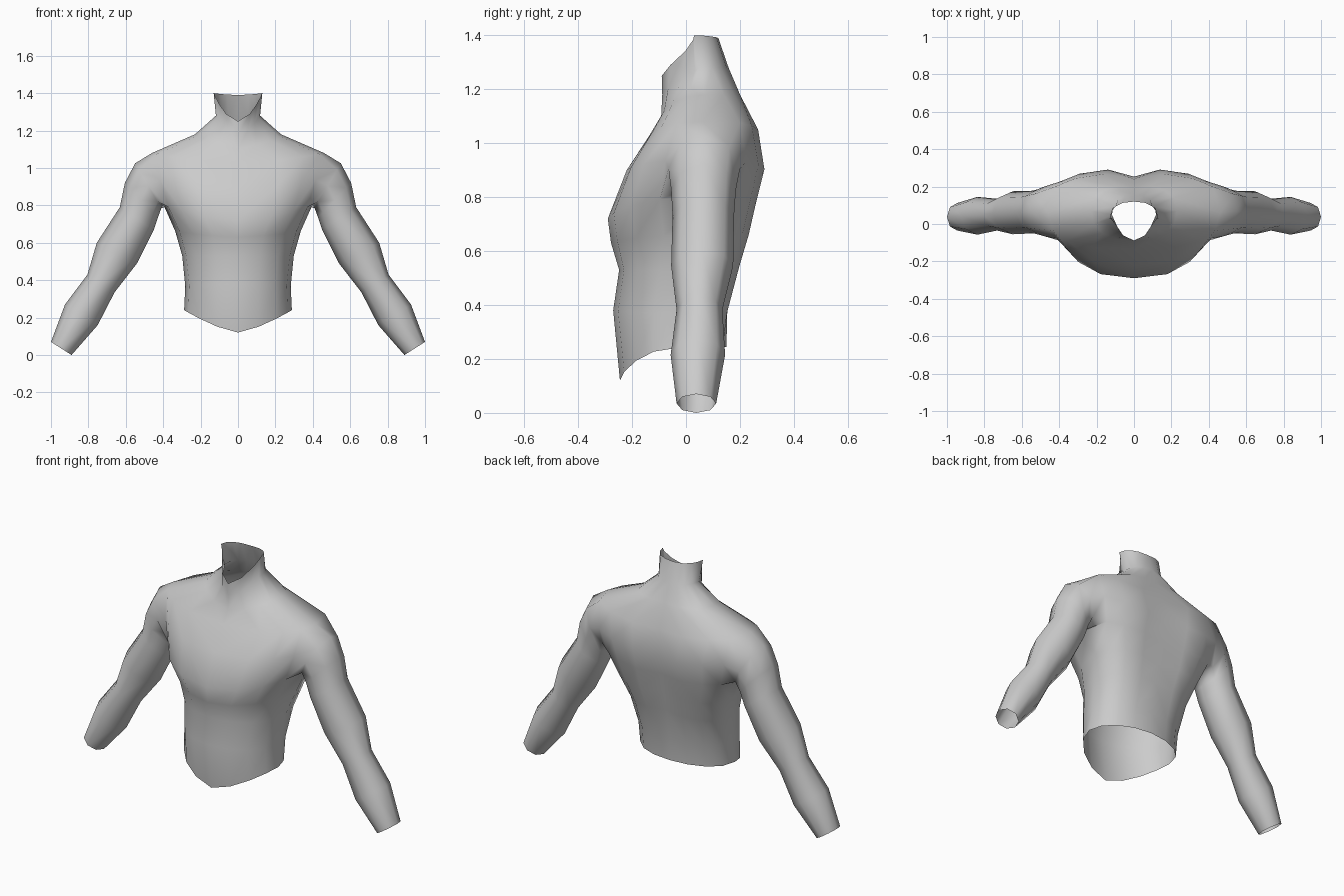
import bpy, bmesh, math

skin = bpy.data.materials.new("light_grey")
skin.diffuse_color = (0.6, 0.6, 0.6, 1)

# Torso sections, hem to neck rim:
# half width, y front, y side, y back, spine groove, z front, z side, z back,
# then roundness exponents: x front, y front, x back, y back
SECTIONS = [
    (0.288, -0.245, -0.04, 0.150, 0.00, 0.12, 0.24, 0.245, 1.0, 1.0, 1.0, 0.9),    # hem
    (0.282, -0.270, -0.02, 0.163, 0.01, 0.38, 0.37, 0.37, 1.0, 0.95, 1.0, 0.8),    # belly
    (0.298, -0.248, 0.01, 0.208, 0.025, 0.53, 0.53, 0.55, 0.95, 0.9, 1.0, 0.65),   # ribs
    (0.335, -0.278, 0.06, 0.240, 0.035, 0.63, 0.66, 0.66, 0.95, 0.9, 1.0, 0.55),   # lower chest
    (0.397, -0.290, 0.07, 0.268, 0.04, 0.72, 0.80, 0.78, 0.83, 0.8, 1.1, 0.45),    # armpit
    (0.440, -0.220, 0.06, 0.298, 0.045, 0.90, 0.94, 0.89, 0.75, 0.75, 1.2, 0.38),  # upper chest
    (0.460, -0.135, 0.06, 0.275, 0.035, 1.03, 1.08, 1.04, 0.75, 0.75, 1.1, 0.45),  # shoulder
    (0.230, -0.092, 0.07, 0.208, 0.015, 1.10, 1.18, 1.18, 0.9, 0.9, 1.0, 0.7),     # neck base
    (0.118, -0.088, 0.05, 0.158, 0.00, 1.18, 1.28, 1.28, 0.8, 2.2, 0.9, 0.9),      # neck
    (0.130, -0.090, 0.03, 0.120, 0.00, 1.25, 1.40, 1.39, 0.75, 3.8, 0.8, 1.0),     # neck rim
]
COLS = 8
ARMPIT, SHOULDER = 4, 6

# Arm sections: outer x, z, inner x, z, y front, y back
ARM = [
    (0.550, 1.025, 0.410, 0.785, -0.065, 0.200),   # deltoid
    (0.605, 0.920, 0.428, 0.735, -0.055, 0.185),
    (0.632, 0.790, 0.450, 0.670, -0.050, 0.178),
    (0.755, 0.600, 0.540, 0.490, -0.055, 0.175),   # biceps
    (0.805, 0.430, 0.660, 0.335, -0.035, 0.135),   # elbow
    (0.925, 0.270, 0.750, 0.160, -0.057, 0.145),   # forearm
    (1.000, 0.070, 0.890, 0.000, -0.035, 0.112),   # wrist
]


def torso_point(section, c):
    w, yf, ys, yb, groove, zf, zs, zb, pxf, pyf, pxb, pyb = section
    a = math.pi * c / COLS
    s, k = abs(math.sin(a)), abs(math.cos(a))
    if c in (0, COLS):
        s = 0.0
    if c == COLS // 2:
        k = 0.0
    if c < COLS / 2:
        y_end, z_end, px, py = yf, zf, pxf, pyf
    else:
        y_end, z_end, px, py = yb, zb, pxb, pyb
    y = ys + (y_end - ys) * k ** py
    if c == COLS:
        y -= groove
    return (w * s ** px, y, zs + (z_end - zs) * (1 - s ** 1.4))


bm = bmesh.new()

# Half torso, leaving the armhole open
grid = [[bm.verts.new(torso_point(s, c)) for c in range(COLS + 1)] for s in SECTIONS]
for r in range(len(grid) - 1):
    for c in range(COLS):
        if ARMPIT <= r < SHOULDER and c in (3, 4):
            continue
        bm.faces.new((grid[r][c], grid[r][c + 1], grid[r + 1][c + 1], grid[r + 1][c]))

# Arm, continued from the armhole edge
hole = [(4, 4), (4, 3), (5, 3), (6, 3), (6, 4), (6, 5), (5, 5), (4, 5)]
rings = [[grid[r][c] for r, c in hole]]
for ox, oz, ix, iz, yf, yb in ARM:
    ring = []
    for i in range(8):
        a = math.pi * i / 4
        t = (1 + math.cos(a)) / 2
        y = (yf + yb) / 2 - (yb - yf) / 2 * math.sin(a)
        ring.append(bm.verts.new((ox + (ix - ox) * t, y, oz + (iz - oz) * t)))
    rings.append(ring)
for p, q in zip(rings, rings[1:]):
    for i in range(8):
        j = (i + 1) % 8
        bm.faces.new((p[i], q[i], q[j], p[j]))

# Drop the unused vertex in the armhole
bmesh.ops.delete(bm, geom=[v for v in bm.verts if not v.link_faces], context='VERTS')
for f in bm.faces:
    f.smooth = True

mesh = bpy.data.meshes.new("torso_with_arms")
bm.to_mesh(mesh)
bm.free()
mesh.materials.append(skin)
body = bpy.data.objects.new("torso_with_arms", mesh)
bpy.context.collection.objects.link(body)

# Other half of the body
mirror = body.modifiers.new("mirror", 'MIRROR')
mirror.use_clip = True
mirror.merge_threshold = 0.001
